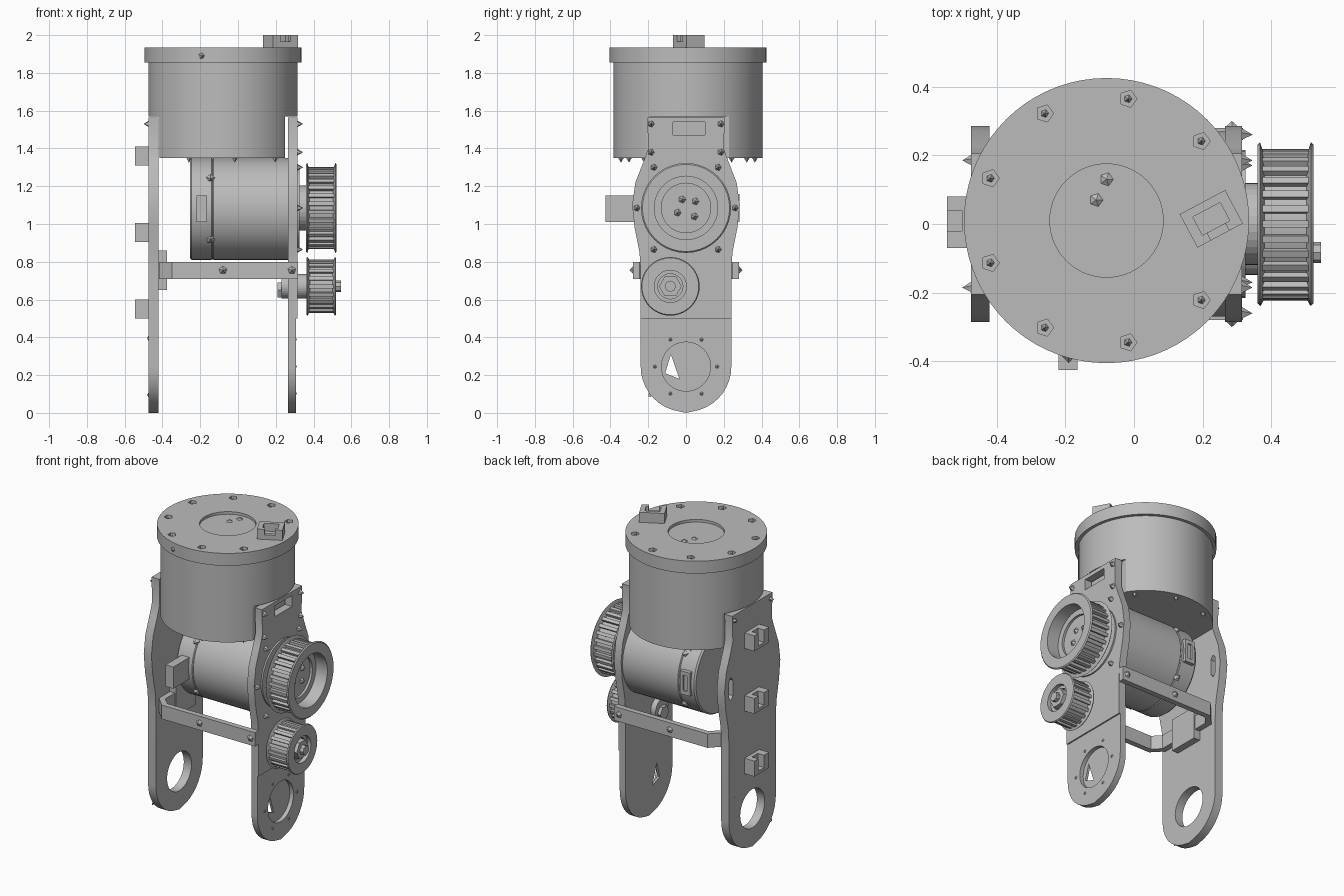
import bpy, bmesh
from math import pi, sin, cos, radians
from mathutils import Matrix, Vector

if "Cube" in bpy.data.objects:
    bpy.data.objects.remove(bpy.data.objects["Cube"], do_unlink=True)

grey = bpy.data.materials.new("machined grey")
grey.use_nodes = True
grey.diffuse_color = (0.5, 0.5, 0.5, 1)
grey.node_tree.nodes["Principled BSDF"].inputs["Base Color"].default_value = (0.5, 0.5, 0.5, 1)

# Local z is turned onto the chosen axis
TURN = Matrix(((0, 0, 1, 0), (1, 0, 0, 0), (0, 1, 0, 0), (0, 0, 0, 1)))
AXES = {"Z": Matrix.Identity(4), "X": TURN, "Y": TURN @ TURN}


def finish(name, bm, matrix=None):
    if matrix is not None:
        bm.transform(matrix)
    bmesh.ops.recalc_face_normals(bm, faces=bm.faces)
    mesh = bpy.data.meshes.new(name)
    bm.to_mesh(mesh)
    bm.free()
    mesh.materials.append(grey)
    ob = bpy.data.objects.new(name, mesh)
    bpy.context.collection.objects.link(ob)
    return ob


def lathe(name, profile, centre=(0, 0, 0), axis="Z", sides=48):
    """Spin (radius, height) points around an axis."""
    bm = bmesh.new()
    vs = [bm.verts.new((r, 0, h)) for r, h in profile]
    es = [bm.edges.new(pair) for pair in zip(vs, vs[1:])]
    bmesh.ops.spin(bm, geom=vs + es, axis=(0, 0, 1), cent=(0, 0, 0),
                   angle=2 * pi, steps=sides, use_duplicate=False)
    bmesh.ops.remove_doubles(bm, verts=bm.verts, dist=1e-5)
    return finish(name, bm, Matrix.Translation(centre) @ AXES[axis])


def rod(name, r, a, b, centre=(0, 0, 0), axis="Z", sides=32):
    return lathe(name, [(0, a), (r, a), (r, b), (0, b)], centre, axis, sides)


def prism(name, outline, a, b, axis="Z"):
    bm = bmesh.new()
    face = bm.faces.new([bm.verts.new((u, v, a)) for u, v in outline])
    new = bmesh.ops.extrude_face_region(bm, geom=[face])["geom"]
    bmesh.ops.translate(bm, vec=(0, 0, b - a),
                        verts=[g for g in new if isinstance(g, bmesh.types.BMVert)])
    return finish(name, bm, AXES[axis])


def box(name, lo, hi, matrix=None):
    bm = bmesh.new()
    bmesh.ops.create_cube(bm, size=1)
    lo, hi = Vector(lo), Vector(hi)
    bmesh.ops.scale(bm, vec=hi - lo, verts=bm.verts)
    bmesh.ops.translate(bm, vec=(lo + hi) / 2, verts=bm.verts)
    return finish(name, bm, matrix)


def cut(target, *cutters):
    for cutter in cutters:
        cutter.hide_render = True
        mod = target.modifiers.new("cut", "BOOLEAN")
        mod.operation, mod.solver, mod.object = "DIFFERENCE", "EXACT", cutter
        bpy.context.view_layer.objects.active = target
        bpy.ops.object.modifier_apply(modifier=mod.name)
        bpy.data.objects.remove(cutter, do_unlink=True)


def smooth(*obs):
    for ob in obs:
        bpy.ops.object.select_all(action="DESELECT")
        ob.select_set(True)
        bpy.context.view_layer.objects.active = ob
        bpy.ops.object.shade_smooth_by_angle(angle=radians(30))


def screw(name, centre, axis, out=1, r=0.016, h=0.025):
    lathe(name, [(0, 0), (r, 0), (0, h * out)], centre, axis, 5)


# Upper drum with rim, shallow lid recess and flats for the side plates
cx, cy = -0.08, 0.01
drum = lathe("drum", [(0, 1.35), (0.395, 1.35), (0.395, 1.855), (0.415, 1.855),
                      (0.415, 1.935), (0.165, 1.935), (0.165, 1.918), (0, 1.918)],
             (cx, cy, 0), sides=72)
cut(drum, box("flat_cutter", (0.25, -1, 1), (1, 1, 1.57)),
    box("flat_cutter", (-1, -1, 1), (-0.415, 1, 1.57)))
for i in range(1, 9):
    a = radians(40 * i)
    x, y = cx + 0.36 * cos(a), cy + 0.36 * sin(a)
    cut(drum, rod("screw_socket", 0.026, 1.91, 2, (x, y, 0), sides=5))
    lathe("lid_screw", [(0, 1.9), (0.018, 1.9), (0, 1.93)], (x, y, 0), sides=5)
    if -0.4 < x < 0.24:
        screw("drum_screw", (x, y, 1.35), "Z", -1)
smooth(drum)
for x, y in ((-0.11, 0.07), (-0.08, 0.13)):
    screw("lid_pin", (x, y, 1.918), "Z", 1, 0.02, 0.012)
screw("rim_screw", (-0.19, -0.385, 1.89), "Y", -1, 0.02, 0.02)

# Open socket on the lid
tilt = Matrix.Translation((0.225, 0.015, 0)) @ Matrix.Rotation(radians(28), 4, "Z")
socket = box("lid_socket", (-0.075, -0.055, 1.93), (0.075, 0.055, 2.0), tilt)
cut(socket, box("socket_cutter", (-0.045, -0.03, 1.95), (0.045, 0.03, 2.1), tilt),
    box("socket_cutter", (-0.03, -0.1, 1.965), (0.03, 0, 2.1), tilt))

# Side plates
half = [(0.205, 1.565), (0.2, 1.4), (0.225, 1.33), (0.268, 1.22), (0.285, 1.1),
        (0.272, 0.98), (0.246, 0.85), (0.24, 0.75)]
half += [(0.24 * cos(i * pi / 20), 0.245 - 0.24 * sin(i * pi / 20)) for i in range(10)]
outline = half + [(0, 0)] + [(-y, z) for y, z in reversed(half)]
left_arm = prism("drive_side_plate", outline, 0.265, 0.315, "X")
right_arm = prism("plain_side_plate", outline, -0.475, -0.42, "X")
cut(left_arm, rod("recess_cutter", 0.13, 0.28, 0.4, (0, 0, 0.245), "X"),
    prism("window_cutter", [(-0.11, 0.21), (-0.035, 0.18), (-0.08, 0.31)], 0.2, 0.4, "X"),
    box("step_cutter", (0.306, -1, -1), (0.4, 1, 0.5)),
    box("notch_cutter", (0.2, -0.07, 1.47), (0.4, 0.1, 1.54)))
cut(right_arm, rod("hole_cutter", 0.125, -0.6, -0.3, (0, 0, 0.245), "X"))
for s in (-1, 1):
    slot = [(s * 0.22 + 0.02 * u, 1.1 + v) for u, v in
            ((-1, -0.05), (0, -0.075), (1, -0.05), (1, 0.05), (0, 0.075), (-1, 0.05))]
    cut(right_arm, prism("slot_cutter", slot, -0.6, -0.3, "X"))
smooth(left_arm, right_arm)

# Plate screws
for y, z in ((0.185, 1.53), (0.185, 1.38), (0.17, 1.3), (0.26, 1.085), (0.17, 0.865)):
    for s in (-1, 1):
        screw("plate_screw", (0.315, s * y, z), "X", 1, 0.018, 0.03)
for s in (-1, 1):
    screw("plate_screw", (-0.475, s * 0.185, 1.53), "X", -1)
    for i in (0, 1, 5):
        a = i * pi / 3
        screw("hole_screw", (0.306, s * 0.165 * cos(a), 0.245 + 0.165 * sin(a)), "X", 1, 0.01, 0.006)
        if i:
            screw("hole_screw", (-0.475, s * 0.19, 0.245 + 0.15 * s), "X", -1, 0.012, 0.006)

# Clips on the plain side plate
for z in (1.36, 0.955, 0.55):
    clip = box("clip", (-0.545, -0.07, z - 0.05), (-0.47, 0.08, z + 0.05))
    cut(clip, box("clip_cutter", (-0.6, -0.02, z - 0.03), (-0.5, 0.04, z + 0.1)))

# Motor across the plates, with rear cap, terminal block and small rear frame
motor = lathe("motor", [(0, -0.255), (0.262, -0.255), (0.27, -0.245), (0.27, -0.14),
                        (0.266, -0.135), (0.27, -0.13), (0.27, 0.27), (0, 0.27)],
              (0, 0, 1.08), "X", 56)
smooth(motor)
box("terminal_block", (-0.22, -0.425, 1.01), (-0.165, -0.1, 1.15))
frame = box("rear_connector", (-0.225, 0.2, 1.01), (-0.155, 0.283, 1.16))
cut(frame, box("frame_cutter", (-0.205, 0.272, 1.035), (-0.175, 0.4, 1.135)))
for z in (0.92, 1.24):
    for s in (-1, 1):
        screw("motor_screw", (-0.145, s * 0.215, z), "Y", s, 0.025, 0.03)

# Bracket wrapped around the plates
reach = [(0.318, -0.28), (-0.35, -0.28), (-0.418, -0.21)]
inner = [(-0.382, -0.195), (-0.335, -0.245), (0.318, -0.245)]
ring = reach + [(x, -y) for x, y in reversed(reach)]
ring += [(x, -y) for x, y in reversed(inner)] + inner
prism("bracket", ring, 0.71, 0.8)
box("bracket_tab", (-0.42, -0.1, 0.65), (-0.375, 0.1, 0.86))
for x in (-0.08, 0.285):
    for s in (-1, 1):
        screw("bracket_screw", (x, s * 0.28, 0.755), "Y", s, 0.022, 0.02)


# Toothed pulleys
def pulley(name, y, z, r, bore, floor, lo, hi, teeth):
    groove, lip = r * 0.84, 0.014
    body = lathe(name, [(0, lo), (r * 0.97, lo), (r, lo + lip / 2), (groove, lo + lip * 1.4),
                        (groove, hi - lip * 1.4), (r, hi - lip / 2), (r * 0.97, hi),
                        (bore, hi), (bore, floor), (bore * 0.78, floor),
                        (bore * 0.78, floor - 0.015), (0, floor - 0.015)], (0, y, z), "X", 40)
    smooth(body)
    bm = bmesh.new()
    for i in range(teeth):
        m = (Matrix.Translation(((lo + hi) / 2, y, z)) @ Matrix.Rotation(2 * pi * i / teeth, 4, "X")
             @ Matrix.Translation((0, 0, groove))
             @ Matrix.Diagonal((hi - lo - lip * 2, pi * groove / teeth, r * 0.15, 1)))
        bmesh.ops.create_cube(bm, size=1, matrix=m)
    finish(name + "_teeth", bm)


pulley("large_pulley", 0, 1.085, 0.238, 0.168, 0.44, 0.36, 0.522, 30)
pulley("small_pulley", -0.083, 0.67, 0.155, 0.085, 0.495, 0.362, 0.52, 20)
rod("large_pulley_hub", 0.12, 0.31, 0.37, (0, 0, 1.085), "X")
rod("large_pulley_collar", 0.215, 0.31, 0.325, (0, 0, 1.085), "X", 40)
rod("small_pulley_hub", 0.065, 0.23, 0.37, (0, -0.083, 0.67), "X")
rod("axle_nut", 0.06, 0.47, 0.52, (0, -0.083, 0.67), "X", 6)
rod("axle_tip", 0.03, 0.5, 0.545, (0, -0.083, 0.67), "X", 8)
rod("axle_inner_nut", 0.045, 0.21, 0.27, (0, -0.083, 0.65), "X", 6)
for y, z in ((-0.045, 1.06), (0.045, 1.04), (-0.02, 1.13), (0.05, 1.12)):
    screw("hub_screw", (0.425, y, z), "X", 1, 0.02, 0.02)
